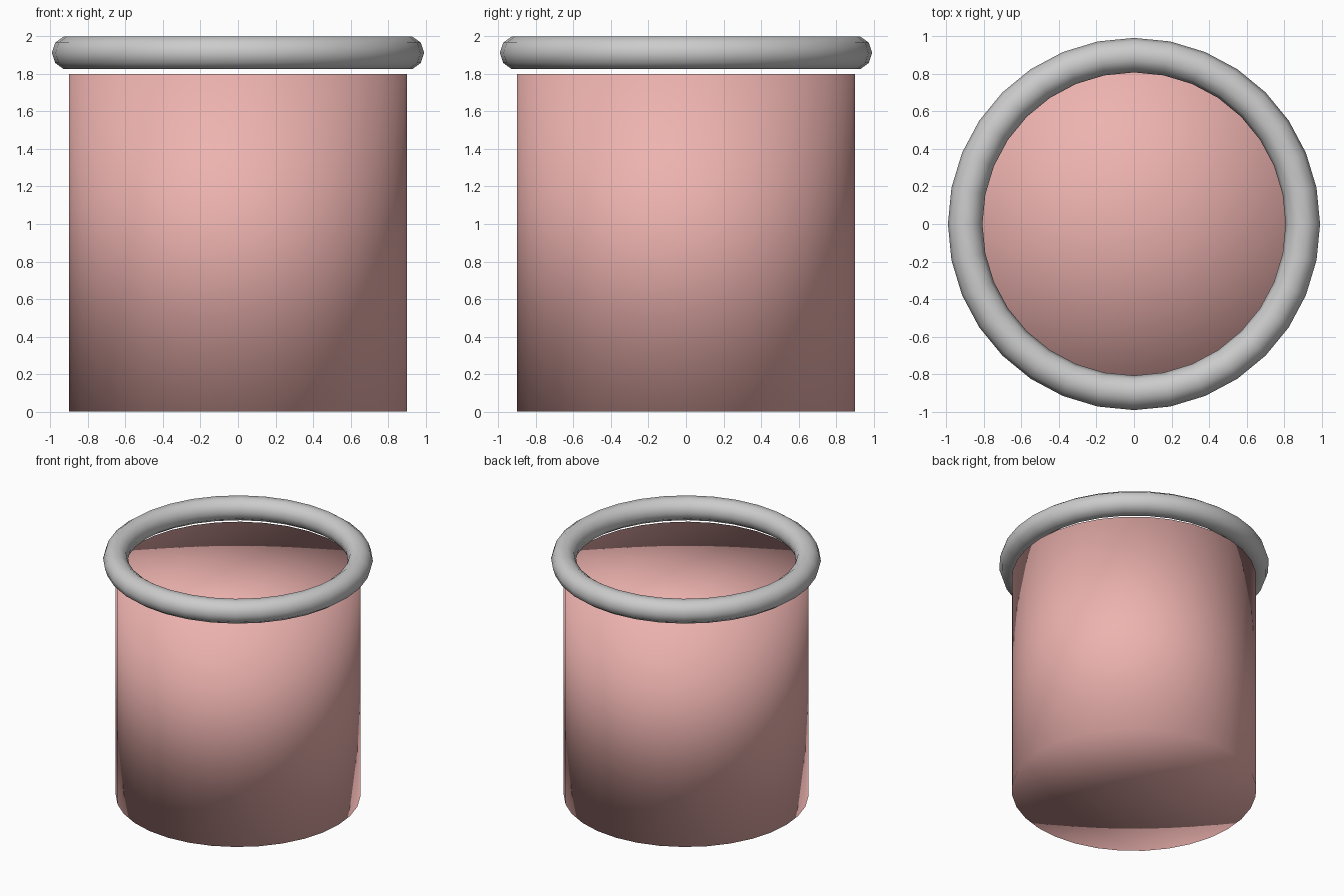
import bpy, bmesh
from math import cos, sin, tau

if "Cube" in bpy.data.objects:
    bpy.data.objects.remove(bpy.data.objects["Cube"])

SIDES = 32


def add_object(name, bm):
    bmesh.ops.recalc_face_normals(bm, faces=bm.faces[:])
    for face in bm.faces:
        face.smooth = True
    mesh = bpy.data.meshes.new(name)
    bm.to_mesh(mesh)
    bm.free()
    obj = bpy.data.objects.new(name, mesh)
    bpy.context.collection.objects.link(obj)
    return obj


# Body: closed cylinder with fan caps, smooth all over
radius, height = 0.9, 1.8
bm = bmesh.new()
bmesh.ops.create_cone(bm, cap_ends=True, cap_tris=True, segments=SIDES,
                      radius1=radius, radius2=radius, depth=height)
bmesh.ops.translate(bm, verts=bm.verts[:], vec=(0, 0, height / 2))
body = add_object("body", bm)
pink = bpy.data.materials.new("pink")
pink.diffuse_color = (0.85, 0.45, 0.43, 1)
pink.use_nodes = True
pink.node_tree.nodes["Principled BSDF"].inputs["Base Color"].default_value = pink.diffuse_color
body.data.materials.append(pink)

# Rim ring: ten-sided tube floating just above the body
major, minor, tube_sides = 0.9, 0.092, 10
centre_z = 2 - minor * sin(tau * 0.2)
bm = bmesh.new()
rings = []
for i in range(SIDES):
    a = tau * i / SIDES
    ring = []
    for j in range(tube_sides):
        b = tau * j / tube_sides
        r = major + minor * cos(b)
        ring.append(bm.verts.new((r * cos(a), r * sin(a), centre_z + minor * sin(b))))
    rings.append(ring)
for i in range(SIDES):
    here, after = rings[i], rings[(i + 1) % SIDES]
    for j in range(tube_sides):
        k = (j + 1) % tube_sides
        bm.faces.new((here[j], after[j], after[k], here[k]))
add_object("rim_ring", bm)
